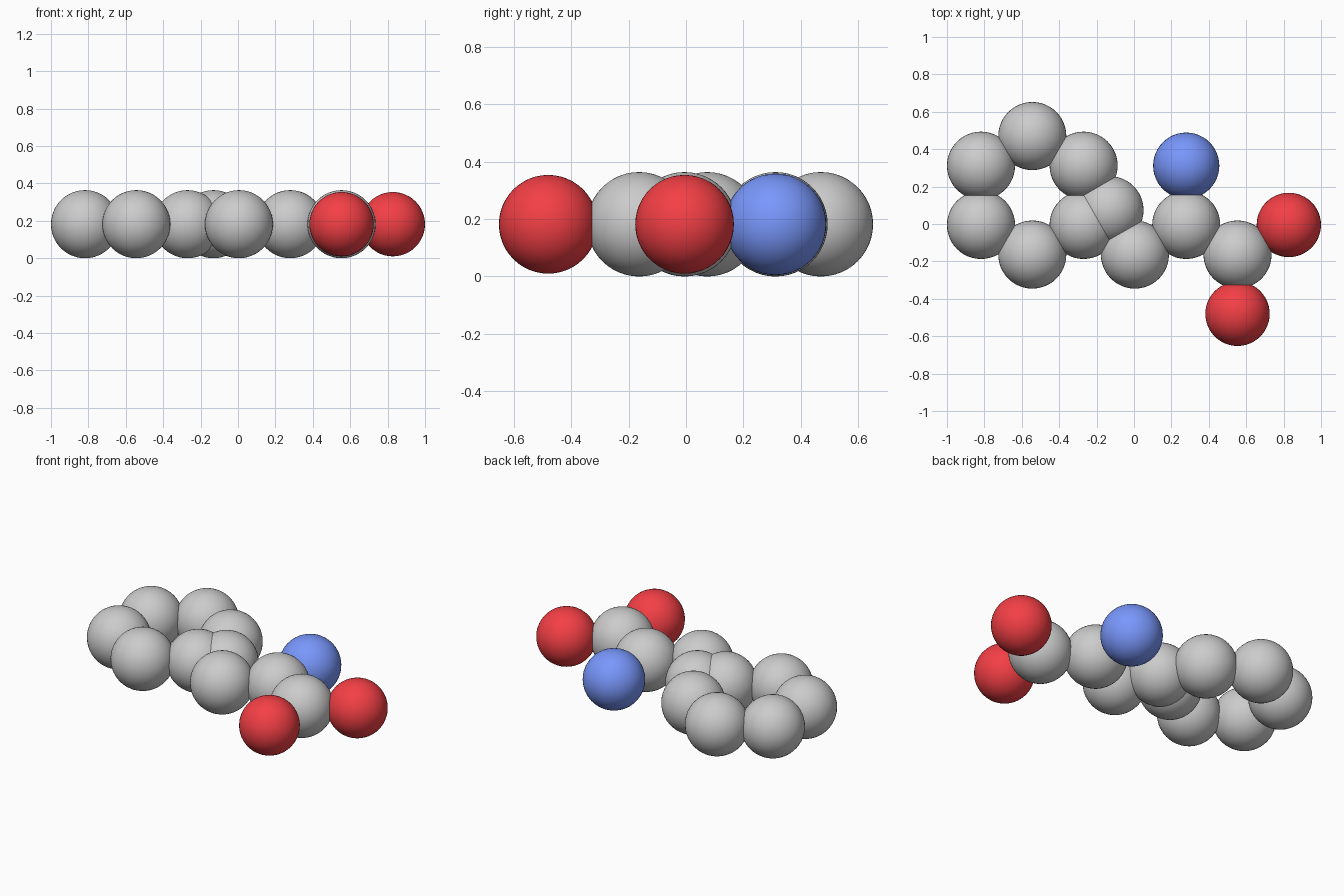
import bpy

if "Cube" in bpy.data.objects:
    bpy.data.objects.remove(bpy.data.objects["Cube"])

Z = 0.182                       # all atoms share one plane
DX, Y = 0.2743, -0.005          # zigzag lattice step and middle row
X = [-0.818 + DX * i for i in range(7)]
B = 0.3168                      # bond length


def material(name, color):
    m = bpy.data.materials.new(name)
    m.diffuse_color = color
    m.use_nodes = True
    m.node_tree.nodes["Principled BSDF"].inputs["Base Color"].default_value = m.diffuse_color
    return m


def atom(name, x, y, r, mat=None):
    bpy.ops.mesh.primitive_uv_sphere_add(segments=48, ring_count=24, radius=r,
                                         location=(x, y, Z))
    o = bpy.context.object
    o.name = name
    bpy.ops.object.shade_smooth()
    if mat:
        o.data.materials.append(mat)


red = material("red", (0.9, 0.05, 0.06, 1))
blue = material("blue", (0.19, 0.31, 0.97, 1))

# six-membered carbon ring
ring = [(X[0], Y), (X[0], Y + B), (X[1], Y + 1.5 * B),
        (X[2], Y + B), (X[2], Y), (X[1], Y - B / 2)]
for i, (x, y) in enumerate(ring):
    atom(f"ring_carbon_{i + 1}", x, y, 0.182)

# bridging carbon and side chain
chain = [(-0.131, Y + 0.079), (X[3], Y - B / 2), (X[4], Y), (X[5], Y - B / 2)]
for i, (x, y) in enumerate(chain):
    atom(f"chain_carbon_{i + 1}", x, y, 0.182)

# nitrogen and the two oxygens
atom("nitrogen", X[4], Y + B, 0.177, blue)
atom("oxygen_1", X[6], Y, 0.172, red)
atom("oxygen_2", X[5], Y - 1.5 * B, 0.172, red)
